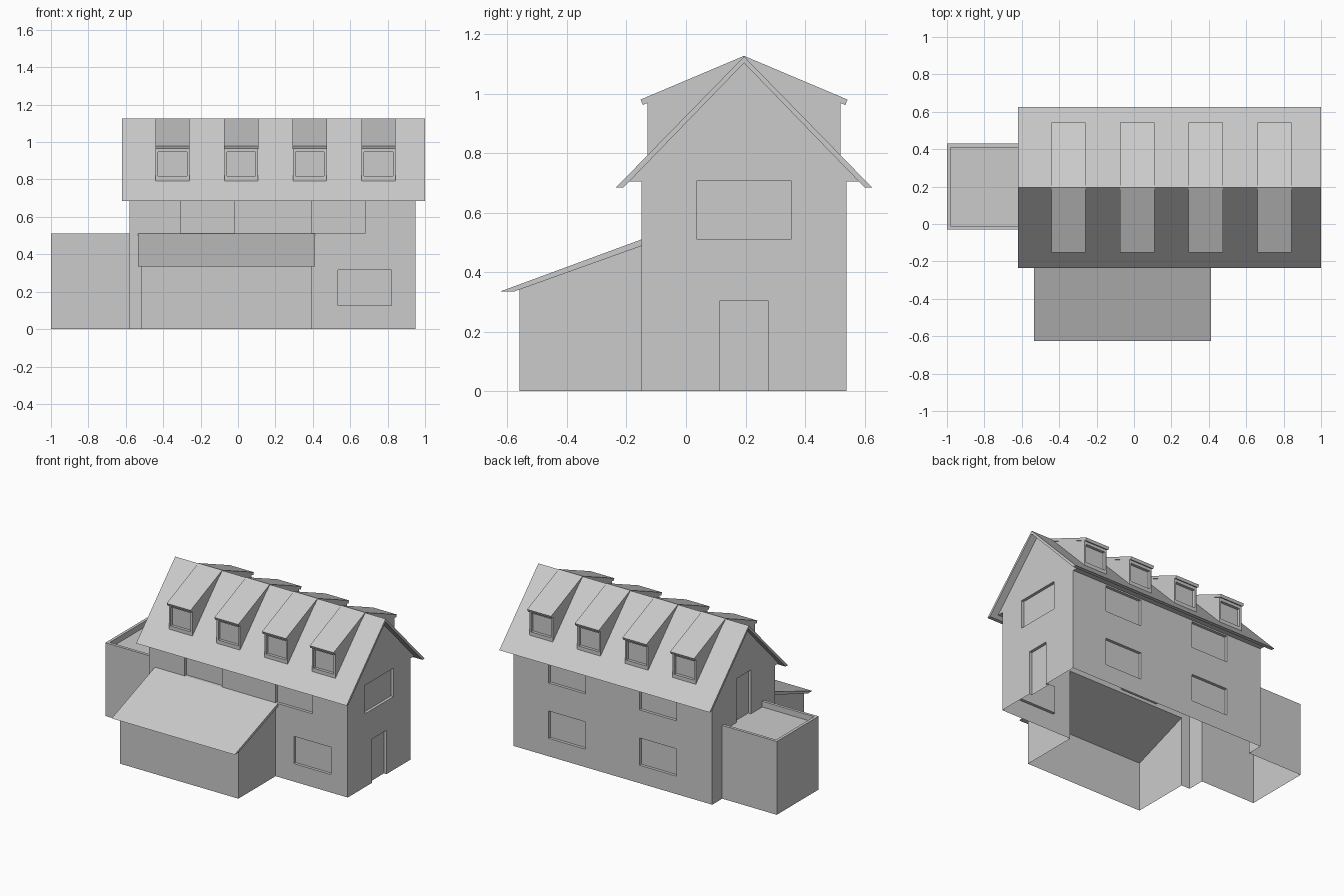
import bpy, bmesh

cube = bpy.data.objects.get("Cube")
if cube:
    bpy.data.objects.remove(cube, do_unlink=True)

plaster = bpy.data.materials.new("plain grey")
plaster.use_nodes = True
GREY = (0.6, 0.6, 0.6, 1)
plaster.diffuse_color = GREY
plaster.node_tree.nodes["Principled BSDF"].inputs["Base Color"].default_value = GREY

RIDGE = 0.195          # y of the ridge
DEPTH = 0.02           # depth of window and door recesses


def prism(name, profile, x0, x1):
    """Extrude a (y, z) profile along x."""
    bm = bmesh.new()
    face = bm.faces.new([bm.verts.new((x0, y, z)) for y, z in profile])
    ext = bmesh.ops.extrude_face_region(bm, geom=[face])
    verts = [g for g in ext["geom"] if isinstance(g, bmesh.types.BMVert)]
    bmesh.ops.translate(bm, verts=verts, vec=(x1 - x0, 0, 0))
    bmesh.ops.recalc_face_normals(bm, faces=bm.faces)
    mesh = bpy.data.meshes.new(name)
    bm.to_mesh(mesh)
    bm.free()
    mesh.materials.append(plaster)
    obj = bpy.data.objects.new(name, mesh)
    bpy.context.collection.objects.link(obj)
    return obj


def box(name, x, y, z):
    return prism(name, [(y[0], z[0]), (y[1], z[0]), (y[1], z[1]), (y[0], z[1])], *x)


def combine(obj, other, operation):
    """Apply a boolean and remove the second object."""
    mod = obj.modifiers.new("combine", "BOOLEAN")
    mod.operation = operation
    mod.solver = "EXACT"
    mod.object = other
    bpy.context.view_layer.update()
    dg = bpy.context.evaluated_depsgraph_get()
    mesh = bpy.data.meshes.new_from_object(obj.evaluated_get(dg))
    obj.modifiers.clear()
    obj.data = mesh
    bpy.data.objects.remove(other, do_unlink=True)


def cut(obj, x, y, z):
    combine(obj, box("cutter", x, y, z), "DIFFERENCE")


def around(v):
    return (v - DEPTH, v + DEPTH)


def mirrored(half):
    """Complete a half profile across the ridge line."""
    return half + [(2 * RIDGE - y, z) for y, z in reversed(half) if y != RIDGE]


# House walls with gables and soffits
FRONT, BACK, LEFT, RIGHT = -0.15, 0.54, -0.58, 0.95
walls = prism("house_walls", mirrored(
    [(FRONT, 0), (FRONT, 0.705), (-0.193, 0.705), (RIDGE, 1.108)]), LEFT, RIGHT)

# Flat-roofed annex with a parapet
annex = box("annex", (-1, -0.5), (-0.03, 0.43), (0, 0.51))
cut(annex, (-0.98, -0.4), (-0.01, 0.41), (0.47, 0.6))
combine(walls, annex, "UNION")

# Lean-to walls
lean_to = prism("lean_to", [(-0.56, 0), (-0.56, 0.345), (FRONT, 0.49),
                            (-0.1, 0.49), (-0.1, 0)], -0.515, 0.395)
combine(walls, lean_to, "UNION")

# Windows on the long walls
LOW, HIGH = (0.125, 0.315), (0.51, 0.695)
for x in ((-0.305, -0.02), (0.395, 0.68)):
    cut(walls, x, around(FRONT), HIGH)
    cut(walls, x, around(BACK), HIGH)
    cut(walls, x, around(BACK), LOW)
cut(walls, (0.535, 0.82), around(FRONT), LOW)

# Gable window and the two doors
cut(walls, around(RIGHT), (0.037, 0.352), (0.51, 0.708))
cut(walls, around(RIGHT), (0.115, 0.275), (-0.1, 0.305))
cut(walls, around(LEFT), (0.115, 0.275), (0.47, 0.775))

# Open underside
bm = bmesh.new()
bm.from_mesh(walls.data)
floor = [f for f in bm.faces if f.normal.z < -0.9 and f.calc_center_median().z < 0.001]
bmesh.ops.delete(bm, geom=floor, context="FACES")
bm.to_mesh(walls.data)
bm.free()

# Main roof and lean-to roof
prism("main_roof", [(-0.235, 0.685), (RIDGE, 1.125), (0.625, 0.685),
                    (0.6, 0.685), (RIDGE, 1.103), (-0.21, 0.685)], -0.62, 1)
prism("lean_to_roof", [(-0.625, 0.335), (FRONT, 0.51), (FRONT, 0.488),
                       (-0.578, 0.335)], -0.535, 0.412)

# Dormers, each running over the ridge to both slopes
for i in range(4):
    x = -0.35 + i * 0.367
    dormer = prism(f"dormer_{i + 1}", [
        (-0.13, 0.785), (-0.13, 0.975), (RIDGE, 1.115),
        (0.52, 0.975), (0.52, 0.785), (RIDGE, 1.106)], x - 0.09, x + 0.09)
    for y in (-0.13, 0.52):
        cut(dormer, (x - 0.077, x + 0.077), around(y), (0.818, 0.948))
    prism(f"dormer_roof_{i + 1}", [
        (-0.153, 0.98), (RIDGE, 1.127), (0.543, 0.98),
        (0.535, 0.962), (RIDGE, 1.107), (-0.145, 0.962)], x - 0.092, x + 0.092)
